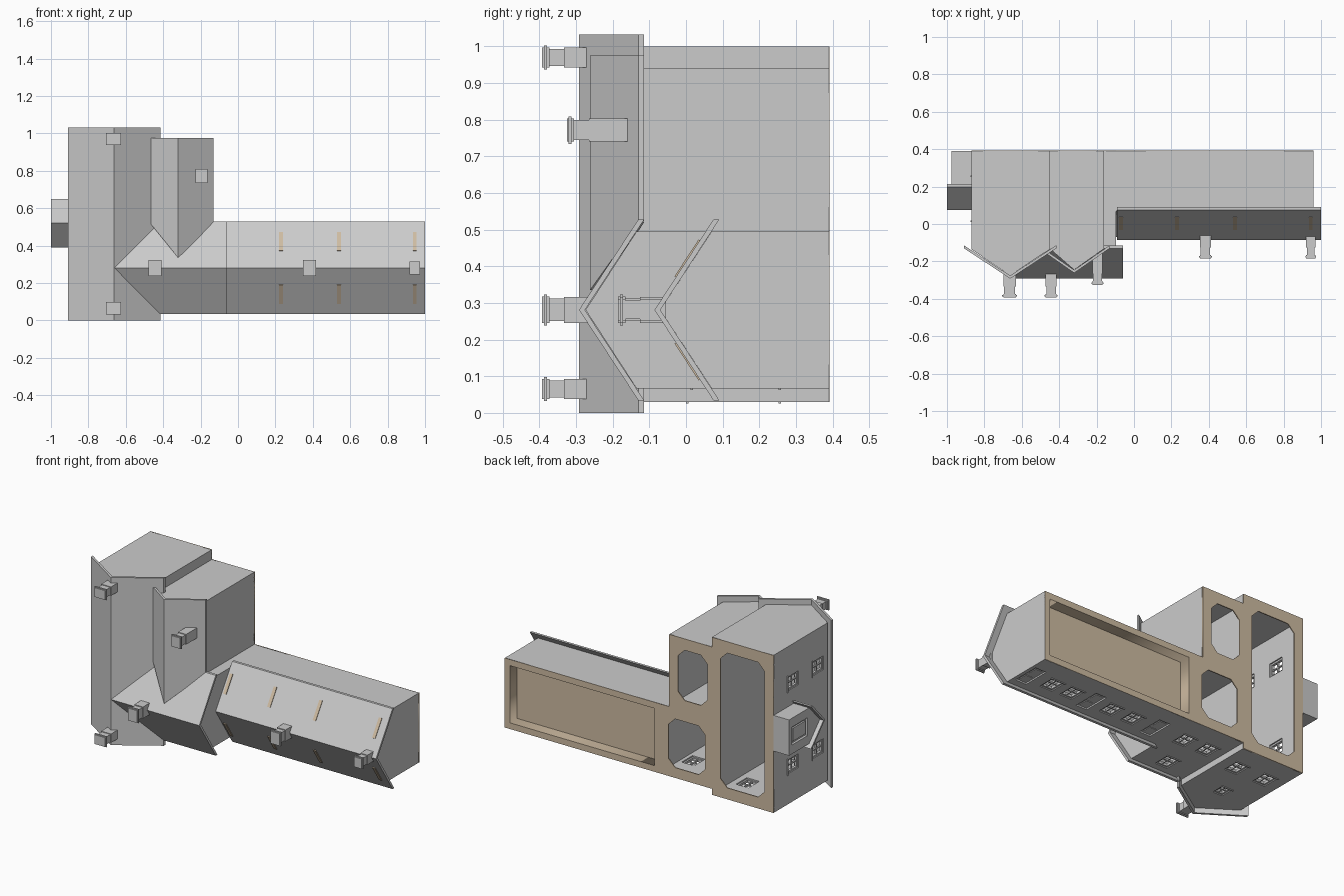
import bpy, bmesh, math
from mathutils import Matrix, Vector

if "Cube" in bpy.data.objects:
    bpy.data.objects.remove(bpy.data.objects["Cube"])

BACK = 0.39      # ground side of the house, which lies on its back
WALL = 0.03
tan = bpy.data.materials.new("tan")
tan.diffuse_color = (0.62, 0.50, 0.36, 1)
tan.use_nodes = True
tan.node_tree.nodes["Principled BSDF"].inputs["Base Color"].default_value = tan.diffuse_color


def make(name, bm, mat=None):
    bmesh.ops.recalc_face_normals(bm, faces=bm.faces)
    me = bpy.data.meshes.new(name)
    bm.to_mesh(me)
    bm.free()
    ob = bpy.data.objects.new(name, me)
    bpy.context.collection.objects.link(ob)
    if mat:
        me.materials.append(mat)
    return ob


def loft(bm, ring_a, ring_b):
    a = [bm.verts.new(p) for p in ring_a]
    b = [bm.verts.new(p) for p in ring_b]
    n = len(a)
    bm.faces.new(a)
    bm.faces.new(b[::-1])
    for i in range(n):
        bm.faces.new((a[i], b[i], b[(i + 1) % n], a[(i + 1) % n]))


def boxes(name, items, mat=None, rot=None):
    """items: list of (centre, size)"""
    bm = bmesh.new()
    for c, s in items:
        m = Matrix.Translation(c) @ (rot or Matrix()) @ Matrix.Diagonal((*s, 1))
        bmesh.ops.create_cube(bm, size=1, matrix=m)
    return make(name, bm, mat)


def at(axis, w, y, l):
    """point with width w across the ridge and l along the ridge axis"""
    return (l, y, w) if axis == 'x' else (w, y, l)


def gable(name, axis, lo, hi, ridge, eave, apex, l0, l1, back=BACK):
    prof = [(lo, back), (lo, eave), (ridge, apex), (hi, eave), (hi, back)]
    bm = bmesh.new()
    loft(bm, [at(axis, w, y, l0) for w, y in prof], [at(axis, w, y, l1) for w, y in prof])
    return make(name, bm)


def cut(ob, cutters):
    for c in cutters:
        c.hide_render = True
        m = ob.modifiers.new("cut", 'BOOLEAN')
        m.operation, m.solver, m.object = 'DIFFERENCE', 'EXACT', c
    dg = bpy.context.evaluated_depsgraph_get()
    me = bpy.data.meshes.new_from_object(ob.evaluated_get(dg))
    ob.modifiers.clear()
    ob.data = me
    for c in cutters:
        bpy.data.objects.remove(c)


def roof(name, axis, ridge, halves, apex, eave, l0, l1, eave0=None, th=0.016):
    """two slabs; eave0 lets the valley end run at an angle"""
    bm = bmesh.new()
    e0 = l0 if eave0 is None else eave0
    for w in (ridge - halves[0], ridge + halves[1]):
        ye = apex + (eave - apex) * abs(w - ridge) / max(halves)
        sec = [(ridge, apex), (w, ye), (w, ye + th), (ridge, apex + th)]
        start = (l0, e0, e0, l0)
        loft(bm, [at(axis, p[0], p[1], s) for p, s in zip(sec, start)],
             [at(axis, p[0], p[1], l1) for p in sec])
    return make(name, bm)


def opening(side, face, u, y, w, h, door=False):
    """window or door on the -z or -x wall; returns its cutter"""
    def b(du, dy, d, su, sy, sd):
        c = (u + du, y + dy, face + d) if side == 'z' else (face + d, y + dy, u + du)
        return (c, (su, sy, sd) if side == 'z' else (sd, sy, su))
    f = 0.01
    if door:
        boxes("door", [b(0, 0, 0.015, w, h, 0.012), b(0, -h / 4, 0.01, w * .6, h * .3, 0.01),
                       b(0, h / 4, 0.01, w * .6, h * .3, 0.01)])
    else:
        parts = [b(s * (w - f) / 2, 0, 0.014, f, h, 0.016) for s in (-1, 1)]
        parts += [b(0, s * (h - f) / 2, 0.014, w, f, 0.016) for s in (-1, 1)]
        parts += [b(0, 0, 0.014, 0.007, h, 0.01), b(0, 0, 0.014, w, 0.007, 0.01)]
        parts.append(b(0, h / 2 + 0.003, 0.004, w + 0.016, 0.007, 0.018))   # sill
        boxes("window", parts)
    return boxes("cutter", [b(0, 0, 0, w, h, 0.09)])


def shell(name, axis, lo, hi, ridge, eave, apex, l0, l1, cutters):
    ob = gable(name, axis, lo, hi, ridge, eave, apex, l0, l1)
    inner = gable("cutter", axis, lo + WALL, hi - WALL, ridge, eave + 0.015, apex + 0.03,
                  l0 + WALL, l1 - WALL, BACK + 0.1)
    cut(ob, [inner] + cutters)


def frame(name, x0, x1, z0, z1, hole, ch, y0, y1):
    """flat plate with a chamfered opening, outlined as a filled curve"""
    cu = bpy.data.curves.new(name, 'CURVE')
    cu.dimensions, cu.fill_mode, cu.extrude = '2D', 'BOTH', (y1 - y0) / 2
    a, b, c, d = hole
    inner = [(a + ch, c), (b - ch, c), (b, c + ch), (b, d - ch),
             (b - ch, d), (a + ch, d), (a, d - ch), (a, c + ch)]
    if ch == 0:
        inner = [(a, c), (b, c), (b, d), (a, d)]
    for pts in ([(x0, z0), (x1, z0), (x1, z1), (x0, z1)], inner):
        sp = cu.splines.new('POLY')
        sp.points.add(len(pts) - 1)
        for p, q in zip(sp.points, pts):
            p.co = (*q, 0, 1)
        sp.use_cyclic_u = True
    tmp = bpy.data.objects.new(name, cu)
    bpy.context.collection.objects.link(tmp)
    dg = bpy.context.evaluated_depsgraph_get()
    me = bpy.data.meshes.new_from_object(tmp.evaluated_get(dg))
    bpy.data.objects.remove(tmp)
    me.transform(Matrix.Translation((0, (y0 + y1) / 2, 0)) @ Matrix.Rotation(math.pi / 2, 4, 'X'))
    me.materials.clear()
    me.materials.append(tan)
    bpy.context.collection.objects.link(bpy.data.objects.new(name, me))


# Walls with window openings
W, H = 0.085, 0.105
tall = [opening('x', -0.87, z, y, W, H) for z in (0.26, 0.77) for y in (-0.04, 0.2)]
tall += [opening('z', 0.03, x, 0.2, W, H) for x in (-0.76, -0.56)]
tall.append(opening('z', 0.03, -0.66, -0.04, 0.065, 0.08))
shell("tall_block", 'z', -0.87, -0.45, -0.662, -0.135, -0.274, 0.03, 1.0, tall)
shell("rear_block", 'z', -0.45, -0.16, -0.32, -0.132, -0.245, 0.495, 0.94, [])
mid = [opening('z', 0.067, x, 0.2, W, H) for x in (-0.35, -0.19)]
mid.append(opening('z', 0.067, -0.27, -0.04, W, H))
shell("middle_block", 'x', 0.067, 0.495, 0.281, -0.135, -0.274, -0.45, -0.095, mid)
low = [opening('z', 0.067, x, 0.2, W, H) for x in (0.18, 0.33, 0.61, 0.75)]
low += [opening('z', 0.067, x, 0.2, 0.075, 0.17, True) for x in (0.02, 0.47, 0.90)]
shell("long_wing", 'x', 0.067, 0.495, 0.281, 0.07, -0.07, -0.095, 0.96, low)

# Side porch with its door
porch = gable("porch", 'x', 0.41, 0.63, 0.52, 0.195, 0.09, -0.975, -0.87)
cut(porch, [boxes("cutter", [((-0.975, 0.285, 0.52), (0.03, 0.15, 0.11))])])
boxes("porch_door", [((-0.965, 0.285, 0.52), (0.01, 0.12, 0.08))])

# Roofs
roof("tall_roof", 'z', -0.662, (0.247, 0.247), -0.292, -0.13, 0, 1.032)
roof("rear_roof", 'z', -0.32, (0.15, 0.19), -0.262, -0.13, 0.335, 0.975, 0.52)
roof("middle_roof", 'x', 0.281, (0.247, 0.247), -0.292, -0.13, -0.66, -0.06, -0.42)
roof("long_roof", 'x', 0.281, (0.247, 0.247), -0.086, 0.075, -0.092, 1.0)
roof("porch_roof", 'x', 0.52, (0.13, 0.13), 0.075, 0.197, -1.0, -0.87)

# Truss strips showing through the long roof
for s in (-1, 1):
    boxes("truss_strip", [((x, 0.005, 0.281 + s * 0.14), (0.02, 0.008, 0.12))
                          for x in (-0.07, 0.23, 0.54, 0.945)],
          tan, Matrix.Rotation(-s * math.atan(0.652), 4, 'X'))

# Ground-side frames
E = BACK - 0.004
frame("tall_frame", -0.87, -0.45, 0.03, 1.0, (-0.81, -0.51, 0.10, 0.93), 0.045, E, BACK + 0.002)
frame("rear_frame", -0.45, -0.16, 0.495, 0.94, (-0.42, -0.22, 0.56, 0.87), 0.045, E, BACK + 0.002)
frame("middle_frame", -0.45, -0.095, 0.067, 0.495, (-0.405, -0.155, 0.13, 0.43), 0.045, E, BACK + 0.002)
frame("wing_frame", -0.095, 0.96, 0.067, 0.495, (-0.06, 0.925, 0.105, 0.457), 0, E, BACK + 0.002)
frame("wing_lining", -0.066, 0.931, 0.096, 0.466, (-0.06, 0.925, 0.105, 0.457), 0, 0.32, E)
boxes("wing_floor", [((0.4325, 0.317, 0.281), (0.998, 0.008, 0.372))], tan)

# Chimneys: x, z, top, base, cap width, cap depth
for x, z, top, base, w, d in [(-0.665, 0.97, -0.393, -0.25, 0.08, 0.065),
                              (-0.665, 0.065, -0.393, -0.25, 0.08, 0.065),
                              (-0.443, 0.281, -0.393, -0.26, 0.07, 0.085),
                              (-0.195, 0.772, -0.325, -0.16, 0.065, 0.075),
                              (0.382, 0.281, -0.185, -0.055, 0.07, 0.085),
                              (0.945, 0.281, -0.185, -0.055, 0.058, 0.07)]:
    stages = [(top, top + 0.005, .85), (top + 0.005, top + 0.013, 1), (top + 0.013, top + 0.02, .85),
              (top + 0.02, top + 0.06, .72), (top + 0.06, base, .84)]
    boxes("chimney", [((x, (a + b) / 2, z), (w * k, b - a, d * k)) for a, b, k in stages])
